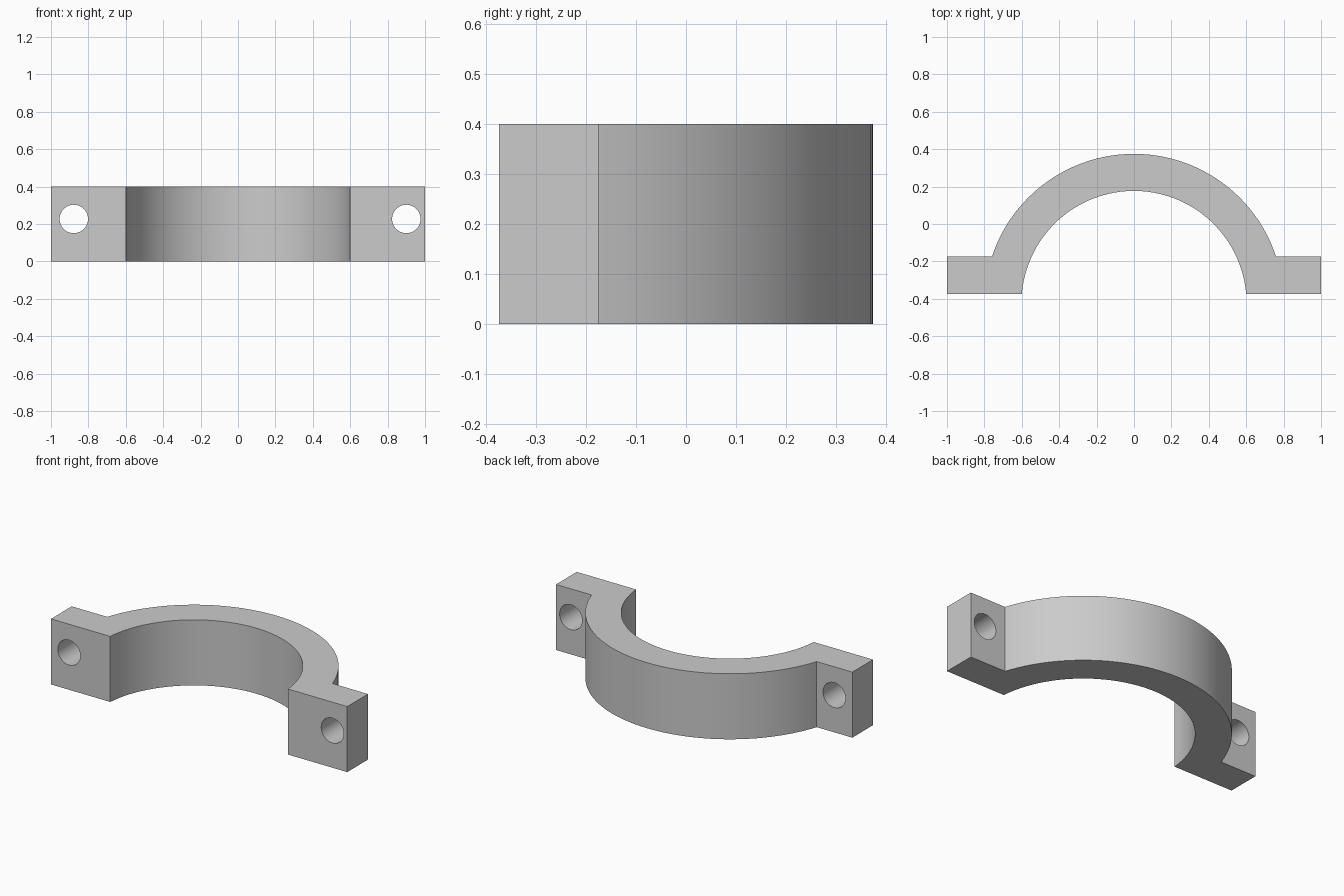
import bpy
import bmesh
from math import asin, pi, sin, cos

if "Cube" in bpy.data.objects:
    bpy.data.objects.remove(bpy.data.objects["Cube"])

HEIGHT = 0.4
FRONT, FLANGE_BACK = -0.375, -0.175
CENTRE_Y = -0.425
R_IN, R_OUT = 0.602, 0.8
SEGMENTS = 48

grey = bpy.data.materials.new("plain grey")
grey.use_nodes = True
colour = (0.6, 0.6, 0.6, 1)
grey.diffuse_color = colour
grey.node_tree.nodes["Principled BSDF"].inputs["Base Color"].default_value = colour


def arc(radius, end_y):
    """Points from right to left over the top, ending at height end_y."""
    start = asin((end_y - CENTRE_Y) / radius)
    angles = [start + (pi - 2 * start) * i / SEGMENTS for i in range(SEGMENTS + 1)]
    return [(radius * cos(a), CENTRE_Y + radius * sin(a)) for a in angles]


# Half-ring clamp with a flange at each end, extruded from its plan outline
outline = [(1, FRONT), (1, FLANGE_BACK)] + arc(R_OUT, FLANGE_BACK)
outline += [(-1, FLANGE_BACK), (-1, FRONT)] + arc(R_IN, FRONT)[::-1]
bm = bmesh.new()
base = bm.faces.new([bm.verts.new((x, y, 0)) for x, y in outline])
top = bmesh.ops.extrude_face_region(bm, geom=[base])
bmesh.ops.translate(bm, vec=(0, 0, HEIGHT),
                    verts=[v for v in top["geom"] if isinstance(v, bmesh.types.BMVert)])
bmesh.ops.recalc_face_normals(bm, faces=bm.faces)
mesh = bpy.data.meshes.new("clamp_half")
bm.to_mesh(mesh)
bm.free()
mesh.materials.append(grey)
clamp = bpy.data.objects.new("clamp_half", mesh)
bpy.context.collection.objects.link(clamp)

# Bolt holes through both flanges
for x in (-0.878, 0.9):
    bpy.ops.mesh.primitive_cylinder_add(vertices=48, radius=0.076, depth=0.4,
                                        location=(x, -0.275, 0.227),
                                        rotation=(pi / 2, 0, 0))
    cutter = bpy.context.object
    cutter.name = "bolt_hole_cutter"
    cutter.hide_render = True
    cutter.data.materials.append(grey)
    bpy.context.view_layer.objects.active = clamp
    cut = clamp.modifiers.new("bolt_hole", "BOOLEAN")
    cut.object = cutter
    cut.solver = "EXACT"
    bpy.ops.object.modifier_apply(modifier=cut.name)
    bpy.data.objects.remove(cutter)

# Smooth curved walls, keep the corners sharp
bpy.ops.object.select_all(action="DESELECT")
clamp.select_set(True)
bpy.context.view_layer.objects.active = clamp
bpy.ops.object.shade_smooth_by_angle(angle=pi / 12)
